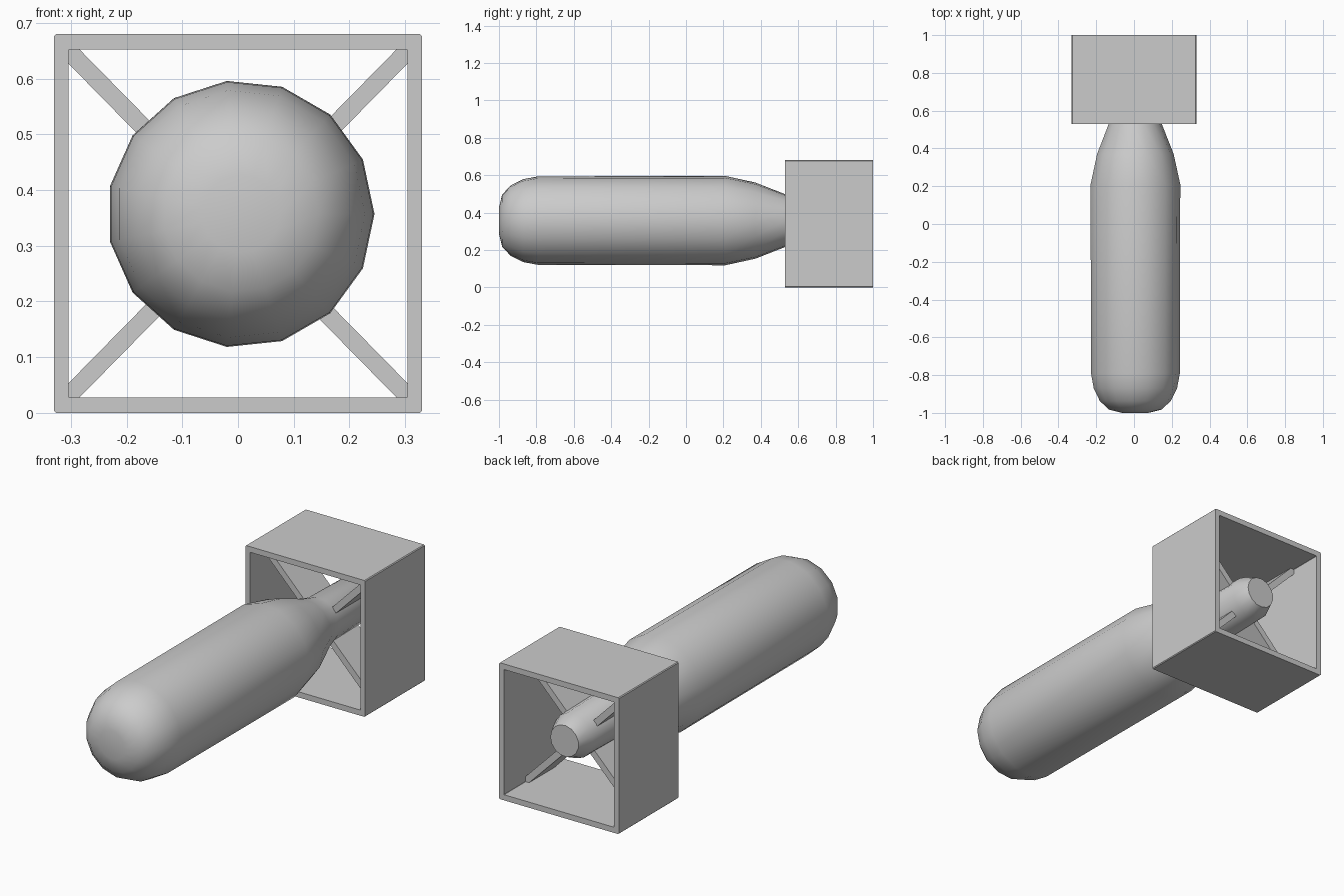
import bpy, bmesh, math
from mathutils import Matrix

if "Cube" in bpy.data.objects:
    bpy.data.objects.remove(bpy.data.objects["Cube"])


def finish(name, bm, smooth=None):
    bmesh.ops.recalc_face_normals(bm, faces=bm.faces)
    me = bpy.data.meshes.new(name)
    bm.to_mesh(me)
    bm.free()
    ob = bpy.data.objects.new(name, me)
    bpy.context.collection.objects.link(ob)
    if smooth:
        bpy.ops.object.select_all(action='DESELECT')
        ob.select_set(True)
        bpy.context.view_layer.objects.active = ob
        bpy.ops.object.shade_smooth_by_angle(angle=math.radians(smooth))
    return ob


def bridge(bm, a, b):
    n = len(a)
    for i in range(n):
        bm.faces.new((a[i], a[(i + 1) % n], b[(i + 1) % n], b[i]))


# Body: 15-sided lathe along y, rounded nose and tapered tail
SIDES, CX, CZ = 15, 0.005, 0.357
profile = [(-1.0, 0.07), (-0.983, 0.14), (-0.937, 0.19), (-0.87, 0.223),
           (-0.79, 0.238), (0.21, 0.24), (0.37, 0.205), (0.53, 0.142),
           (0.63, 0.114), (0.88, 0.11), (0.95, 0.078)]
bm = bmesh.new()
rings = []
for y, r in profile:
    angles = [math.tau * k / SIDES for k in range(SIDES)]
    rings.append([bm.verts.new((CX + r * math.cos(a), y, CZ + r * math.sin(a)))
                  for a in angles])
for a, b in zip(rings, rings[1:]):
    bridge(bm, a, b)
bm.faces.new(rings[0])
bm.faces.new(rings[-1])
finish("body", bm, 38)

# Box tail: square tube with slightly chamfered outer corners
Y0, Y1, MZ = 0.53, 1.0, 0.34


def square_loop(bm, y, hx, hz, c):
    pts = []
    for sx, sz in ((1, 1), (-1, 1), (-1, -1), (1, -1)):
        pair = [(sx * hx, sz * (hz - c)), (sx * (hx - c), sz * hz)]
        pts += pair if sx * sz > 0 else pair[::-1]
    return [bm.verts.new((x, y, MZ + z)) for x, z in pts]


bm = bmesh.new()
loops = [square_loop(bm, y, hx, hz, c) for y, hx, hz, c in
         ((Y0, 0.33, 0.34, 0.004), (Y1, 0.33, 0.34, 0.004),
          (Y1, 0.304, 0.312, 0.001), (Y0, 0.304, 0.312, 0.001))]
for i in range(4):
    bridge(bm, loops[i], loops[(i + 1) % 4])
finish("tail_box", bm)

# Crossed diagonal braces holding the tail box
for name, sign in (("brace_rising", -1), ("brace_falling", 1)):
    bm = bmesh.new()
    bmesh.ops.create_cube(bm, size=1, matrix=Matrix.Translation((0, 0.73, MZ))
                          @ Matrix.Rotation(sign * math.radians(45.5), 4, 'Y')
                          @ Matrix.Diagonal((0.875, 0.2, 0.032, 1)))
    finish(name, bm)
